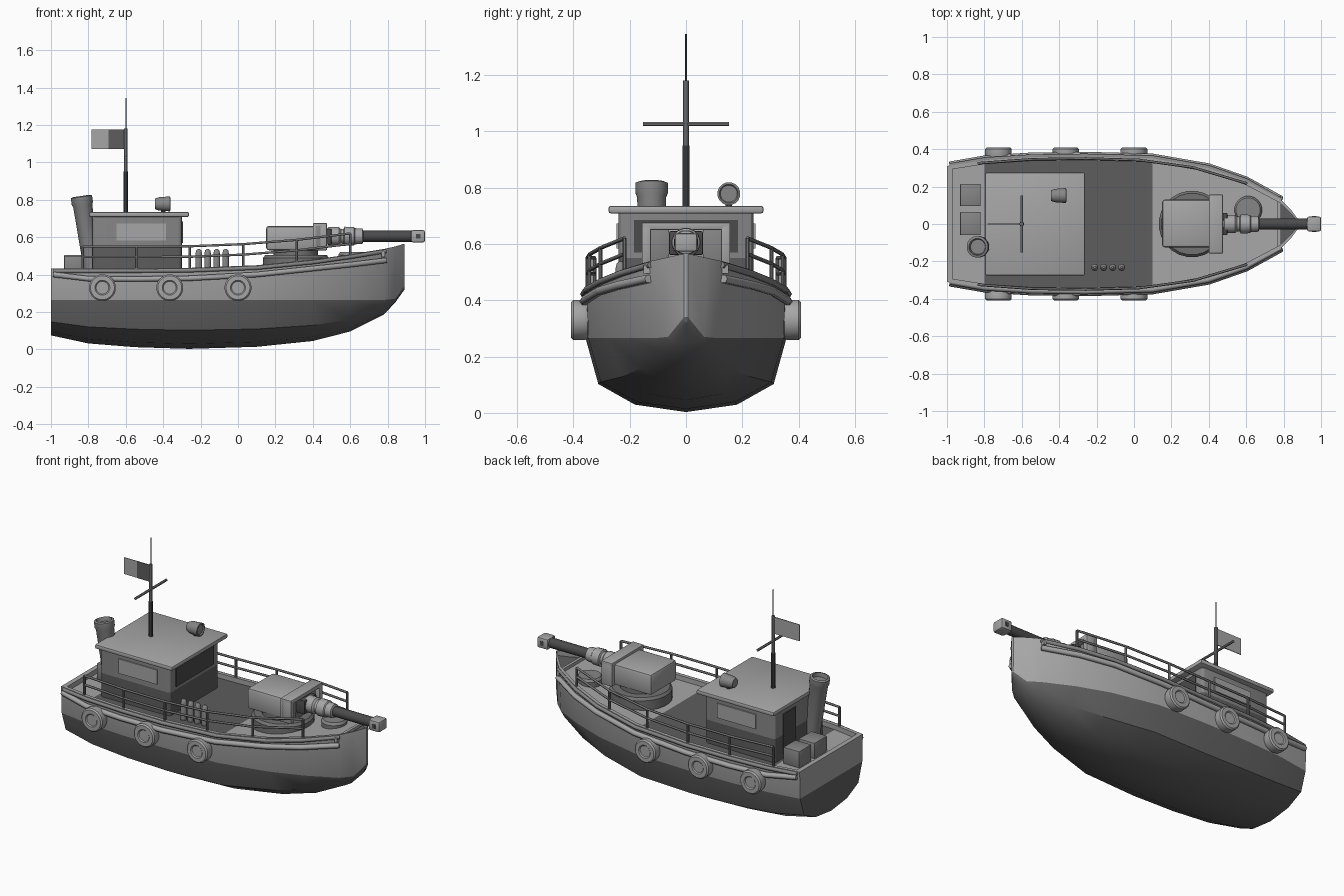
import bpy, bmesh, math
from mathutils import Vector

if "Cube" in bpy.data.objects:
    bpy.data.objects.remove(bpy.data.objects["Cube"])

def mat(name, v):
    m = bpy.data.materials.new(name)
    m.diffuse_color = (v, v, v, 1)
    m.use_nodes = True
    m.node_tree.nodes["Principled BSDF"].inputs["Base Color"].default_value = m.diffuse_color
    return m

LIGHT = mat("light_grey_paint", 0.38)
LOWER = mat("dark_hull_paint", 0.12)
DECK = mat("dark_deck", 0.11)
MID = mat("mid_grey", 0.24)
STEEL = mat("dark_steel", 0.07)
RAIL = mat("rail_grey", 0.17)

def finish(name, bm, mats, angle=30):
    bmesh.ops.recalc_face_normals(bm, faces=bm.faces)
    me = bpy.data.meshes.new(name)
    bm.to_mesh(me)
    bm.free()
    ob = bpy.data.objects.new(name, me)
    bpy.context.collection.objects.link(ob)
    for m in mats:
        me.materials.append(m)
    bpy.ops.object.select_all(action='DESELECT')
    ob.select_set(True)
    bpy.context.view_layer.objects.active = ob
    bpy.ops.object.shade_smooth_by_angle(angle=math.radians(angle))
    return ob

def box(name, lo, hi, m, bevel=0.0):
    bm = bmesh.new()
    bmesh.ops.create_cube(bm, size=1)
    for v in bm.verts:
        v.co = Vector([(lo[i] + hi[i]) / 2 + v.co[i] * (hi[i] - lo[i]) for i in range(3)])
    if bevel:
        bmesh.ops.bevel(bm, geom=bm.edges[:], offset=bevel, segments=2, profile=0.5, affect='EDGES')
    return finish(name, bm, [m])

def lathe(name, base, axis, profile, m, seg=20):
    """Revolve (distance, radius) pairs around an axis starting at base."""
    q = Vector((0, 0, 1)).rotation_difference(Vector(axis).normalized())
    bm = bmesh.new()
    rings = []
    for d, r in profile:
        rings.append([bm.verts.new(Vector(base) + q @ Vector((
            r * math.cos(2 * math.pi * (k + .5) / seg), r * math.sin(2 * math.pi * (k + .5) / seg), d)))
            for k in range(seg)])
    for a, b in zip(rings, rings[1:]):
        for k in range(seg):
            bm.faces.new((a[k], a[(k + 1) % seg], b[(k + 1) % seg], b[k]))
    bm.faces.new(rings[0])
    bm.faces.new(rings[-1])
    return finish(name, bm, [m], 35)

def rod(name, a, b, r, m, seg=8):
    d = Vector(b) - Vector(a)
    return lathe(name, a, d, [(0, r), (d.length, r)], m, seg)

def tube(name, pts, r, m):
    cu = bpy.data.curves.new(name, 'CURVE')
    cu.dimensions = '3D'
    cu.bevel_depth, cu.bevel_resolution, cu.use_fill_caps = r, 1, True
    sp = cu.splines.new('POLY')
    sp.points.add(len(pts) - 1)
    for p, c in zip(sp.points, pts):
        p.co = (*c, 1)
    cu.materials.append(m)
    ob = bpy.data.objects.new(name, cu)
    bpy.context.collection.objects.link(ob)

# Hull stations: x, half width, keel height, sheer height
ST = [(-1, .31, .075, .433), (-.8, .342, .032, .433), (-.55, .358, .012, .434), (-.26, .362, .003, .436),
      (.1, .352, .014, .45), (.4, .30, .045, .48), (.6, .23, .096, .508),
      (.78, .135, .187, .537), (.84, .075, .25, .55), (.89, .008, .32, .565)]

def at(x):
    for a, b in zip(ST, ST[1:]):
        if x <= b[0]:
            t = (x - a[0]) / (b[0] - a[0])
            return [a[i] + t * (b[i] - a[i]) for i in range(4)]
    return ST[-1]

def section(x, hw, k, s):
    v = max(0, min(1, (x - .1) / .75))        # V shape towards the bow
    w = max(.265, k + .02)
    f = [a + v * (b - a) for a, b in zip((0, .5, .86, .985, 1), (0, .32, .6, .85, 1))]
    z = [k, k + .1 * (w - k), k + .38 * (w - k), w, s]
    inner = max(hw - .022, hw * .3)
    return [(hw * a, b) for a, b in zip(f, z)] + [(inner, s), (inner, s - .03)]

bm = bmesh.new()
rows = []
for st in ST:
    half = section(*st)
    ring = [(-y, z) for y, z in half[:0:-1]] + half
    rows.append([bm.verts.new((st[0], y, z)) for y, z in ring])
N = 13
for (sa, a), (sb, b) in zip(zip(ST, rows), zip(ST[1:], rows[1:])):
    for i in range(N):
        j = (i + 1) % N
        fc = bm.faces.new((a[i], b[i], b[j], a[j]))
        if i == N - 1:                          # deck
            mx = (sa[0] + sb[0]) / 2
            fc.material_index = 2 if (-.8 < mx < .1 or mx > .78) else 0
        elif 3 <= i <= 8:                       # below the waterline
            fc.material_index = 1
for row, rev in ((rows[0], 1), (rows[-1], 0)):  # transom and stem
    for j in range(6):
        q = [row[6 - j], row[5 - j], row[7 + j]] + ([row[6 + j]] if j else [])
        fc = bm.faces.new(q)
        fc.material_index = 1 if j < 3 else 0
finish("hull", bm, [LIGHT, LOWER, DECK], 28)
box("stern_gunwale", (-1, -.31, .40), (-.97, .31, .433), LIGHT)

# Side fittings, both sides
for sgn, side in ((-1, "right"), (1, "left")):
    xs = (-1, -.8, -.55, -.26, .1, .4, .6, .79)
    zs = (.4, .378, .376, .38, .4, .432, .453, .476)
    tube("rub_rail_" + side, [(max(x, -.985), sgn * (at(x)[1] + .008), z) for x, z in zip(xs, zs)], .016, LIGHT)
    tube("gunwale_strip_" + side, [(max(x, -.985), sgn * (at(x)[1] + .002), at(x)[3] - .014) for x in xs], .012, MID)
    # hand rails and posts
    posts = [-.83 + i * .286 for i in range(6)]
    rail_z = lambda x: .55 + .07 * max(0, (x + .4)) ** 2
    for h, nm in ((0, "upper"), (-.056, "lower")):
        tube(f"{nm}_rail_{side}", [(x, sgn * (at(x)[1] - .012), rail_z(x) + h) for x in posts], .007, RAIL)
    for i, x in enumerate(posts):
        y = sgn * (at(x)[1] - .012)
        rod(f"rail_post_{side}_{i}", (x, y, at(x)[3] - .02), (x, y, rail_z(x)), .008, RAIL)
    # tyre fenders
    for i, x in enumerate((-.725, -.365, 0)):
        lathe(f"fender_{side}_{i}", (x, sgn * .35, .33), (0, sgn, 0),
              [(0, .068), (.01, .072), (.05, .072), (.058, .064), (.058, .04), (.052, .034)], LIGHT, 24)

# Wheelhouse: darker below the windows
bm = bmesh.new()
bmesh.ops.create_cube(bm, size=1)
for v in bm.verts:
    v.co = (-.54 + v.co.x * .48, v.co.y * .48, .557 + v.co.z * .31)
bmesh.ops.bevel(bm, geom=[e for e in bm.edges if abs(e.verts[0].co.z - e.verts[1].co.z) > .1],
                offset=.02, segments=3, profile=.5, affect='EDGES')
bmesh.ops.bisect_plane(bm, geom=bm.verts[:] + bm.edges[:] + bm.faces[:], plane_co=(0, 0, .55), plane_no=(0, 0, 1))
for fc in bm.faces:
    fc.material_index = int(fc.calc_center_median().z < .55)
finish("wheelhouse", bm, [MID, DECK])
box("wheelhouse_roof", (-.795, -.275, .708), (-.262, .275, .735), LIGHT, .008)
for sgn, side in ((-1, "right"), (1, "left")):
    box("side_window_" + side, (-.65, sgn * .243 - .004, .583), (-.385, sgn * .243 + .004, .673), LIGHT)
box("front_window", (-.301, -.185, .57), (-.295, .185, .685), STEEL)
box("aft_door", (-.785, .04, .43), (-.779, .16, .68), STEEL)

# Funnel, leaning aft
lathe("funnel", (-.775, -.122, .40), (-.15, 0, 1),
      [(0, .045), (.37, .052), (.385, .058), (.42, .058), (.425, .045), (.40, .04)], MID, 20)
# Stern lockers
box("locker_left", (-.93, .095, .40), (-.82, .215, .505), MID, .005)
box("locker_middle", (-.93, -.06, .40), (-.82, .065, .5), MID, .005)
# Searchlight
lathe("searchlight", (-.445, .152, .778), (1, 0, 0), [(0, .028), (.02, .036), (.082, .041), (.083, .034), (.077, .03)], MID, 16)
rod("searchlight_stand", (-.4, .152, .73), (-.4, .152, .76), .012, STEEL)

# Mast, yard, aerial and flag
rod("mast_lower", (-.6, 0, .73), (-.6, 0, .95), .013, STEEL, 10)
rod("mast_upper", (-.6, 0, .95), (-.6, 0, 1.18), .011, MID, 10)
rod("aerial", (-.6, 0, 1.17), (-.6, 0, 1.345), .003, STEEL, 6)
rod("yard", (-.6, -.153, 1.025), (-.6, .153, 1.025), .008, MID)
box("flag", (-.782, -.002, 1.072), (-.605, .002, 1.175), LIGHT)
box("flag_band", (-.692, -.004, 1.072), (-.605, -.002, 1.175), DECK)

# Upright shells
for i in range(4):
    lathe(f"shell_{i}", (-.21 + i * .048, -.232, .40), (0, 0, 1),
          [(0, .019), (.11, .019), (.13, .014), (.137, .006)], MID, 10)

# Deck gun
lathe("gun_ring", (.31, 0, .43), (0, 0, 1), [(0, .178), (.06, .178), (.075, .165), (.075, .12), (.11, .12)], RAIL, 24)
box("gun_housing", (.15, -.125, .53), (.42, .13, .66), LIGHT, .015)
for sgn, side in ((-1, "right"), (1, "left")):
    lo, hi = sorted((sgn * .06, sgn * .157))
    box("gun_shield_" + side, (.41, lo, .53), (.445, hi, .665), MID, .004)
    lo, hi = sorted((sgn * .125, sgn * .157))
    box("shield_wing_" + side, (.40, lo, .53), (.475, hi, .665), LIGHT, .004)
shield = box("gun_shield_top", (.40, -.157, .65), (.475, .157, .675), LIGHT, .004)
box("gun_cradle", (.40, -.06, .56), (.5, .06, .645), STEEL, .006)
lathe("gun_sleeve", (.47, 0, .605), (1, 0, 0),
      [(0, .038), (.015, .05), (.07, .05), (.08, .04), (.095, .04), (.1, .052), (.15, .05), (.155, .044),
       (.195, .042), (.2, .03)], LIGHT, 16)
rod("gun_barrel", (.65, 0, .605), (.95, 0, .605), .03, STEEL, 16)
box("muzzle_brake", (.925, -.04, .572), (1, .04, .638), LIGHT, .01)
for sgn in (-1, 1):
    box("muzzle_slot", (.952, sgn * .041 - .002, .592), (.975, sgn * .041 + .002, .618), STEEL)

# Foredeck hatch and breakwater
lathe("foredeck_hatch", (.61, .075, .46), (0, 0, 1), [(0, .07), (.045, .075), (.06, .065)], MID, 20)
box("foredeck_edge", (.768, -.15, .495), (.785, .15, .525), LIGHT)
